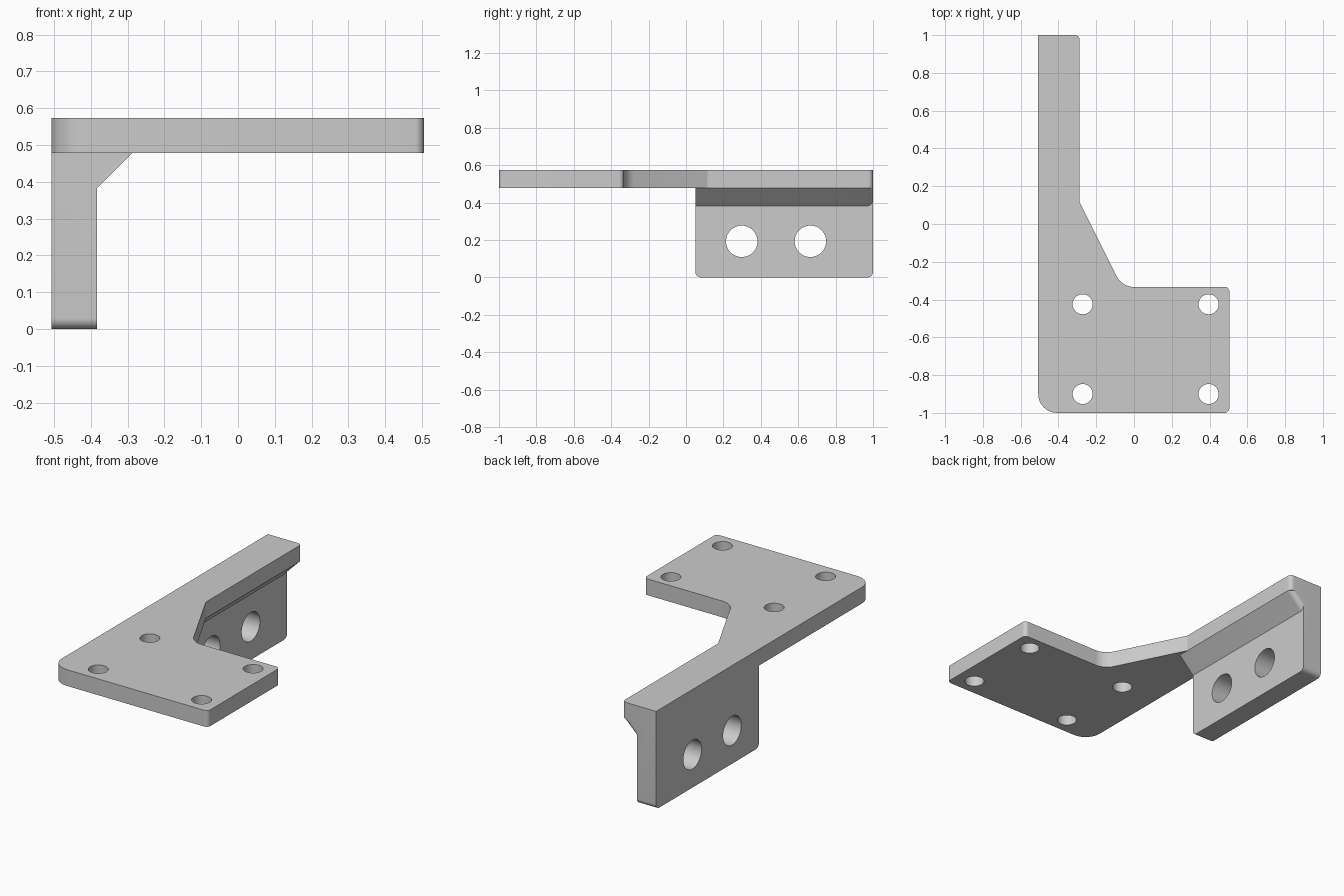
import bpy, bmesh, math
from mathutils import Vector

cube = bpy.data.objects.get("Cube")
if cube:
    bpy.data.objects.remove(cube)

grey = bpy.data.materials.new("plain grey")
grey.use_nodes = True
colour = (0.6, 0.6, 0.6, 1)
grey.diffuse_color = colour
grey.node_tree.nodes["Principled BSDF"].inputs["Base Color"].default_value = colour


def rounded(corners, steps=10):
    """Outline from (u, v, radius) corners, each filleted by its radius."""
    out = []
    for i, (u, v, r) in enumerate(corners):
        p = Vector((u, v))
        if r == 0:
            out.append(p)
            continue
        a = (Vector(corners[i - 1][:2]) - p).normalized()
        b = (Vector(corners[(i + 1) % len(corners)][:2]) - p).normalized()
        half = a.angle(b) / 2
        centre = p + (a + b).normalized() * r / math.sin(half)
        start = p + a * r / math.tan(half) - centre
        end = p + b * r / math.tan(half) - centre
        sweep = start.angle_signed(end)
        for k in range(steps + 1):
            t = -sweep * k / steps
            c, s = math.cos(t), math.sin(t)
            out.append(centre + Vector((start.x * c - start.y * s,
                                        start.x * s + start.y * c)))
    return out


def prism(name, outline, axis, low, high):
    """Extrude a 2D outline along the x, y or z axis."""
    place = {"x": lambda p, d: (d, p.x, p.y),
             "y": lambda p, d: (p.x, d, p.y),
             "z": lambda p, d: (p.x, p.y, d)}[axis]
    bm = bmesh.new()
    face = bm.faces.new([bm.verts.new(place(p, low)) for p in outline])
    top = bmesh.ops.extrude_face_region(bm, geom=[face])["geom"]
    shift = Vector(place(Vector((0, 0)), high - low))
    bmesh.ops.translate(bm, vec=shift,
                        verts=[e for e in top if isinstance(e, bmesh.types.BMVert)])
    bmesh.ops.recalc_face_normals(bm, faces=bm.faces)
    mesh = bpy.data.meshes.new(name)
    bm.to_mesh(mesh)
    bm.free()
    mesh.materials.append(grey)
    obj = bpy.data.objects.new(name, mesh)
    bpy.context.collection.objects.link(obj)
    return obj


def circle(u, v, r, n=48):
    return [Vector((u + r * math.cos(math.tau * k / n),
                    v + r * math.sin(math.tau * k / n))) for k in range(n)]


def combine(target, other, operation):
    mod = target.modifiers.new(operation.title(), "BOOLEAN")
    mod.operation = operation
    mod.solver = "EXACT"
    mod.object = other
    bpy.context.view_layer.objects.active = target
    bpy.ops.object.modifier_apply(modifier=mod.name)
    bpy.data.objects.remove(other)


SIDE, INNER, ARM = -0.507, -0.383, -0.288
UNDER, TOP = 0.478, 0.573

# Flat mounting plate with its long arm
bracket = prism("bracket", rounded([
    (SIDE, 1, 0), (SIDE, -1, 0.1), (0.505, -1, 0.025), (0.505, -0.333, 0.025),
    (-0.063, -0.333, 0.1), (ARM, 0.115, 0), (ARM, 1, 0.025)]), "z", UNDER, TOP)

# Upright flange below the arm
flange = prism("flange", rounded([
    (0.05, 0, 0.03), (1, 0, 0.03), (1, 0.53, 0), (0.05, 0.53, 0)]),
    "x", SIDE, INNER)

# Sloping gusset between flange and arm, its back edge rounded
rise = UNDER - ARM
gusset = prism("gusset", [Vector((-0.43, rise - 0.43)), Vector((ARM, UNDER)),
                          Vector((-0.43, UNDER))], "y", 0.05, 1)
bm = bmesh.new()
bm.from_mesh(gusset.data)
slope_edge = [e for e in bm.edges
              if all(v.co.y > 0.99 and abs(v.co.z - v.co.x - rise) < 0.001
                     for v in e.verts)]
bmesh.ops.bevel(bm, geom=slope_edge, offset=0.028, segments=8, profile=0.5,
                affect="EDGES")
bm.to_mesh(gusset.data)
bm.free()

combine(bracket, flange, "UNION")
combine(bracket, gusset, "UNION")

# Four plate holes and two flange holes
for x in (-0.272, 0.395):
    for y in (-0.425, -0.9):
        combine(bracket, prism("plate_hole", circle(x, y, 0.053), "z", 0.4, 0.7),
                "DIFFERENCE")
for y in (0.298, 0.665):
    combine(bracket, prism("flange_hole", circle(y, 0.193, 0.084), "x", -0.6, -0.3),
            "DIFFERENCE")

bpy.ops.object.select_all(action="DESELECT")
bracket.select_set(True)
bpy.context.view_layer.objects.active = bracket
bpy.ops.object.shade_smooth_by_angle(angle=math.radians(20))
